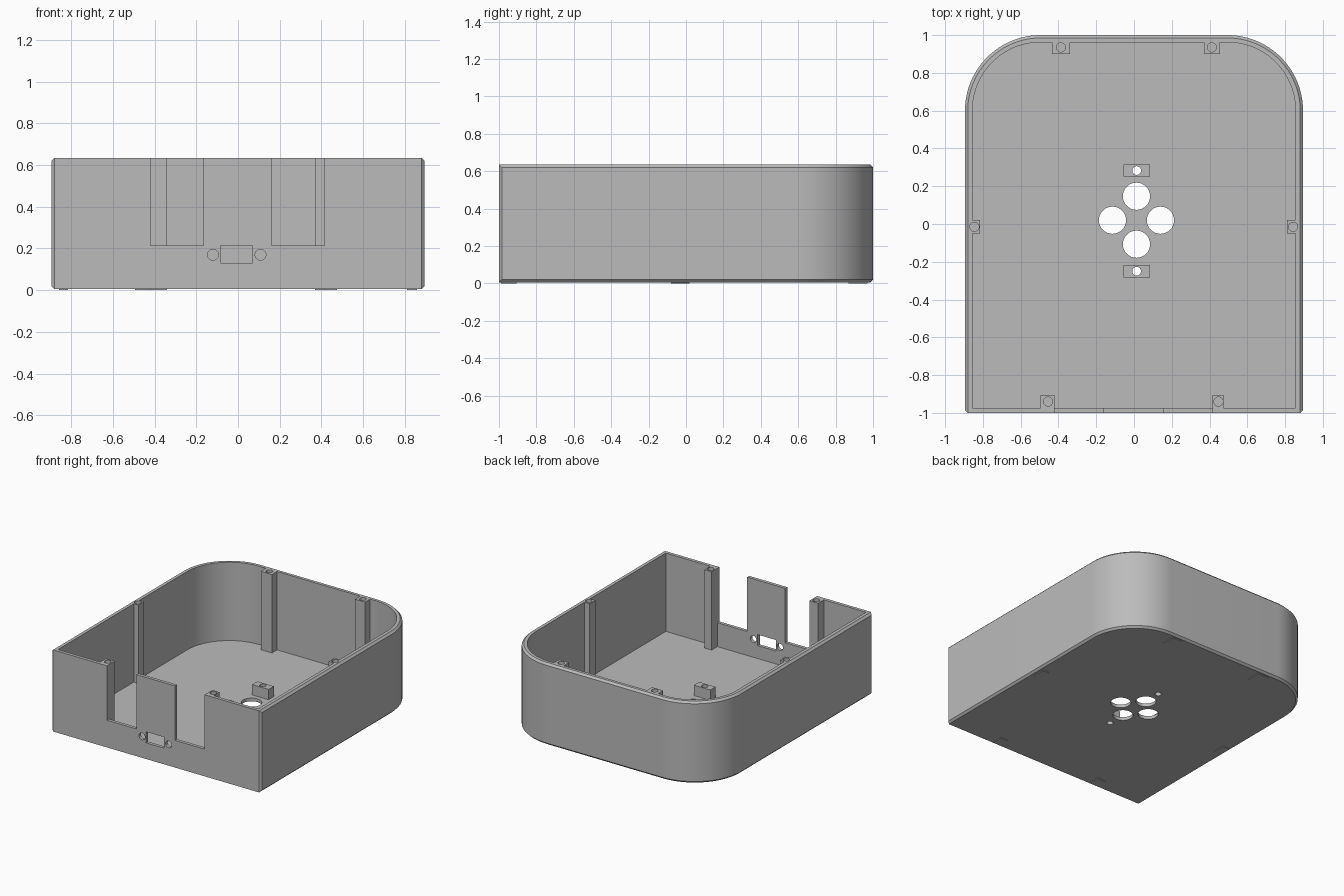
import bpy, bmesh, math
from mathutils import Matrix

cube = bpy.data.objects.get("Cube")
if cube:
    bpy.data.objects.remove(cube, do_unlink=True)

grey = bpy.data.materials.new("plain_grey")
grey.use_nodes = True
grey.diffuse_color = (0.5, 0.5, 0.5, 1)
grey.node_tree.nodes["Principled BSDF"].inputs["Base Color"].default_value = (0.5, 0.5, 0.5, 1)

TOP, FLOOR, BASE = 0.635, 0.03, 0.005


def finish(name, bm):
    bmesh.ops.recalc_face_normals(bm, faces=bm.faces)
    mesh = bpy.data.meshes.new(name)
    bm.to_mesh(mesh)
    bm.free()
    ob = bpy.data.objects.new(name, mesh)
    bpy.context.collection.objects.link(ob)
    mesh.materials.append(grey)
    return ob


def box(bm, x0, x1, y0, y1, z0, z1):
    centre = Matrix.Translation(((x0 + x1) / 2, (y0 + y1) / 2, (z0 + z1) / 2))
    size = Matrix.Diagonal((x1 - x0, y1 - y0, z1 - z0, 1))
    bmesh.ops.create_cube(bm, size=1, matrix=centre @ size)


def cylinder(bm, centre, radius, depth, turn=0):
    matrix = Matrix.Translation(centre) @ Matrix.Rotation(turn, 4, 'X')
    bmesh.ops.create_cone(bm, cap_ends=True, segments=32, radius1=radius,
                          radius2=radius, depth=depth, matrix=matrix)


def cut(ob, cutter):
    mod = ob.modifiers.new("cut", 'BOOLEAN')
    mod.operation, mod.solver, mod.object = 'DIFFERENCE', 'EXACT', cutter
    bpy.context.view_layer.objects.active = ob
    bpy.ops.object.modifier_apply(modifier=mod.name)


def outline(w, front, back, radius, corner):
    """Half-round plan: small chamfers in front, large rounds at the back."""
    half = [(w - corner, front), (w, front + corner)]
    for i in range(25):
        a = math.pi / 2 * i / 24
        half.append((w - radius + radius * math.cos(a), back - radius + radius * math.sin(a)))
    return half + [(-x, y) for x, y in reversed(half)]


# Tray shell: chamfered outside, rim, inner wall, floor
edge = outline(0.88, -1, 0.985, 0.385, 0)
wide = outline(0.895, -1, 1, 0.4, 0.015)
inner = outline(0.855, -0.975, 0.962, 0.36, 0)
bm = bmesh.new()
rings = []
for plan, z in ((edge, BASE), (wide, 0.02), (wide, 0.62), (edge, TOP), (inner, TOP), (inner, FLOOR)):
    rings.append([bm.verts.new((x, y, z)) for x, y in plan])
for a, b in zip(rings, rings[1:]):
    for i in range(len(a)):
        j = (i + 1) % len(a)
        bm.faces.new((a[i], a[j], b[j], b[i]))
bm.faces.new(rings[0])
bm.faces.new(rings[-1])
bmesh.ops.remove_doubles(bm, verts=bm.verts, dist=1e-5)
shell = finish("tray_shell", bm)

# Screw posts: x0, x1, y0, y1, hole x, hole y
posts = [(-0.435, -0.34, 0.9, 0.97, -0.387, 0.935), (0.37, 0.455, 0.9, 0.97, 0.412, 0.935),
         (-0.86, -0.815, -0.05, 0.02, -0.845, -0.015), (0.81, 0.86, -0.05, 0.02, 0.842, -0.015),
         (-0.495, -0.42, -0.98, -0.905, -0.455, -0.94), (0.415, 0.475, -0.98, -0.905, 0.447, -0.94)]
bm, pads, holes = bmesh.new(), bmesh.new(), bmesh.new()
for x0, x1, y0, y1, hx, hy in posts:
    box(bm, x0, x1, y0, y1, FLOOR - 0.01, TOP)
    box(pads, x0, x1, max(y0 - 0.03, -0.99), y1, 0, BASE + 0.002)
    cylinder(holes, (hx, hy, TOP), 0.024, 0.3)
screw_posts = finish("screw_posts", bm)
finish("foot_pads", pads)

# Low mounting blocks on the floor
bm = bmesh.new()
for y in (0.283, -0.25):
    box(bm, -0.055, 0.085, y - 0.032, y + 0.032, FLOOR - 0.005, 0.11)
    cylinder(holes, (0.014, y, 0.05), 0.023, 0.3)
blocks = finish("mounting_blocks", bm)

# Openings in the floor and the front wall
bm = bmesh.new()
for dx, dy in ((1, 0), (-1, 0), (0, 1), (0, -1)):
    cylinder(bm, (0.013 + 0.127 * dx, 0.02 + 0.127 * dy, 0), 0.072, 0.2)
for x0, x1 in ((-0.42, -0.165), (0.16, 0.415)):
    box(bm, x0, x1, -1.1, -0.96, 0.215, 0.8)
box(bm, -0.085, 0.07, -1.1, -0.96, 0.13, 0.215)
for x in (-0.12, 0.108):
    cylinder(bm, (x, -1.03, 0.17), 0.026, 0.14, math.pi / 2)

openings = finish("opening_cutter", bm)
drills = finish("drill_cutter", holes)
cut(shell, openings)
for ob in (shell, screw_posts, blocks):
    cut(ob, drills)
for ob in (openings, drills):
    bpy.data.objects.remove(ob, do_unlink=True)

# Smooth rounds, crisp edges
for ob in (shell, screw_posts, blocks):
    bpy.ops.object.select_all(action='DESELECT')
    ob.select_set(True)
    bpy.context.view_layer.objects.active = ob
    bpy.ops.object.shade_smooth_by_angle(angle=math.radians(30))
